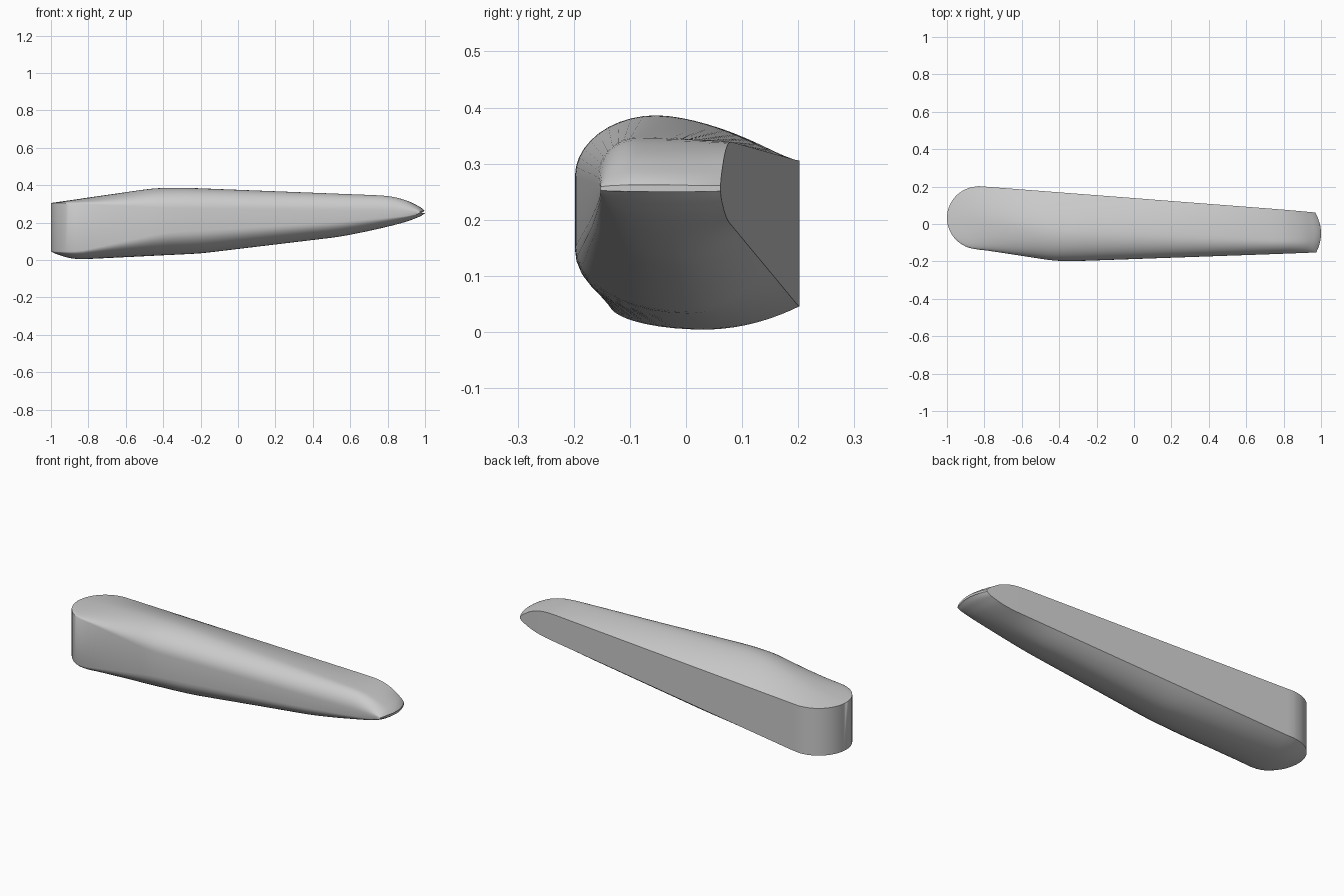
import bpy, bmesh
from math import sin, cos, pi, sqrt

cube = bpy.data.objects.get("Cube")
if cube:
    bpy.data.objects.remove(cube, do_unlink=True)

grey = bpy.data.materials.new("plain_grey")
grey.use_nodes = True
colour = (0.6, 0.6, 0.6, 1)
grey.diffuse_color = colour
grey.node_tree.nodes["Principled BSDF"].inputs["Base Color"].default_value = colour

# Guide curves along the length: (x, value)
CROWN = [(-1, .305), (-.45, .384), (-.3, .387), (.8, .344), (.87, .33),
         (.93, .309), (.97, .288), (.99, .272), (1, .262)]
BELLY = [(-1, .045), (-.96, .025), (-.87, .002), (-.2, .035), (.55, .125),
         (.7, .155), (.85, .19), (.93, .213), (.97, .228), (1, .25)]
BACK_TOP = [(-1, .305), (-.82, .305), (.8, .34)] + [(x, z - .001) for x, z in CROWN[4:]]
BACK_LOW = [(-1, .045), (-.82, .045), (.85, .2), (.97, .23), (1, .251)]
FRONT_TOP = [(-1, .305), (-.85, .302), (-.4, .278), (.97, .262), (1, .258)]
FRONT_LOW = [(-1, .045), (-.85, .045), (-.4, .145), (.5, .2), (.97, .24), (1, .253)]
FRONT_Y = [(-1, -.135), (-.83, -.135), (-.42, -.198), (-.3, -.198), (1, -.152)]
CROWN_Y = [(-1, .033), (-.83, .033), (-.4, -.05), (.8, -.09), (1, -.09)]
BELLY_Y = [(-1, .033), (-.83, .033), (-.2, 0), (1, -.03)]


def linear(pts, x):
    for (x0, v0), (x1, v1) in zip(pts, pts[1:]):
        if x <= x1:
            return v0 + (v1 - v0) * (x - x0) / (x1 - x0)
    return pts[-1][1]


def guide(pts, x):
    # Average over a small window to soften the corners
    w = min(.05, 1 - abs(x)) / 3
    return sum(linear(pts, x + k * w) for k in range(-3, 4)) / 7


def section(x):
    """Closed outline: front wall, domed top, flat back, rounded belly."""
    yf, yb = guide(FRONT_Y, x), .2 - .077 * (x + .8)
    if x < -.83:
        half = .168 * sqrt(max(0, 1 - ((x + .83) / .17) ** 2))
        yf, yb = .033 - half, .033 + half
    yc, yd = guide(CROWN_Y, x), guide(BELLY_Y, x)
    zt, zb = guide(CROWN, x), guide(BELLY, x)
    ft, fb = guide(FRONT_TOP, x), guide(FRONT_LOW, x)
    bt, bb = guide(BACK_TOP, x), guide(BACK_LOW, x)
    n, ring = 10, []
    for i in range(n):
        a = i / n * pi / 2
        ring.append((yc + (yf - yc) * cos(a), ft + (zt - ft) * sin(a)))
    for i in range(n + 1):
        t = i / n
        ring.append((yc + (yb - yc) * t, zt + (bt - zt) * t ** 1.7))
    for i in range(n):
        t = 1 - i / n
        ring.append((yd + (yb - yd) * t, zb + (bb - zb) * t ** 2))
    for i in range(n + 1):
        a = i / n * pi / 2
        ring.append((yd + (yf - yd) * sin(a), fb + (zb - fb) * cos(a)))
    # The nose end bows outward in plan
    bow = max(0, (x - .7) / .3) ** 2 * .025
    return [(x - bow * min(1.3, ((y + .05) / .1) ** 2), y, z) for y, z in ring]


# Stations: fine at the round end and the nose
stations = [-.83 - .17 * cos(i / 14 * pi / 2) for i in range(14)]
stations += [-.83 + 1.63 * i / 44 for i in range(44)]
stations += [.8 + .2 * sin(i / 14 * pi / 2) for i in range(15)]

bm = bmesh.new()
rings = [[bm.verts.new(p) for p in section(x)] for x in stations]
for a, b in zip(rings, rings[1:]):
    for i in range(len(a)):
        j = (i + 1) % len(a)
        bm.faces.new((a[i], a[j], b[j], b[i]))
bm.faces.new(rings[-1])
bmesh.ops.remove_doubles(bm, verts=bm.verts, dist=.0001)
bmesh.ops.recalc_face_normals(bm, faces=bm.faces)
mesh = bpy.data.meshes.new("lever_handle")
bm.to_mesh(mesh)
bm.free()
mesh.materials.append(grey)
handle = bpy.data.objects.new("lever_handle", mesh)
bpy.context.collection.objects.link(handle)

bpy.ops.object.select_all(action='DESELECT')
handle.select_set(True)
bpy.context.view_layer.objects.active = handle
bpy.ops.object.shade_smooth_by_angle(angle=.6)
